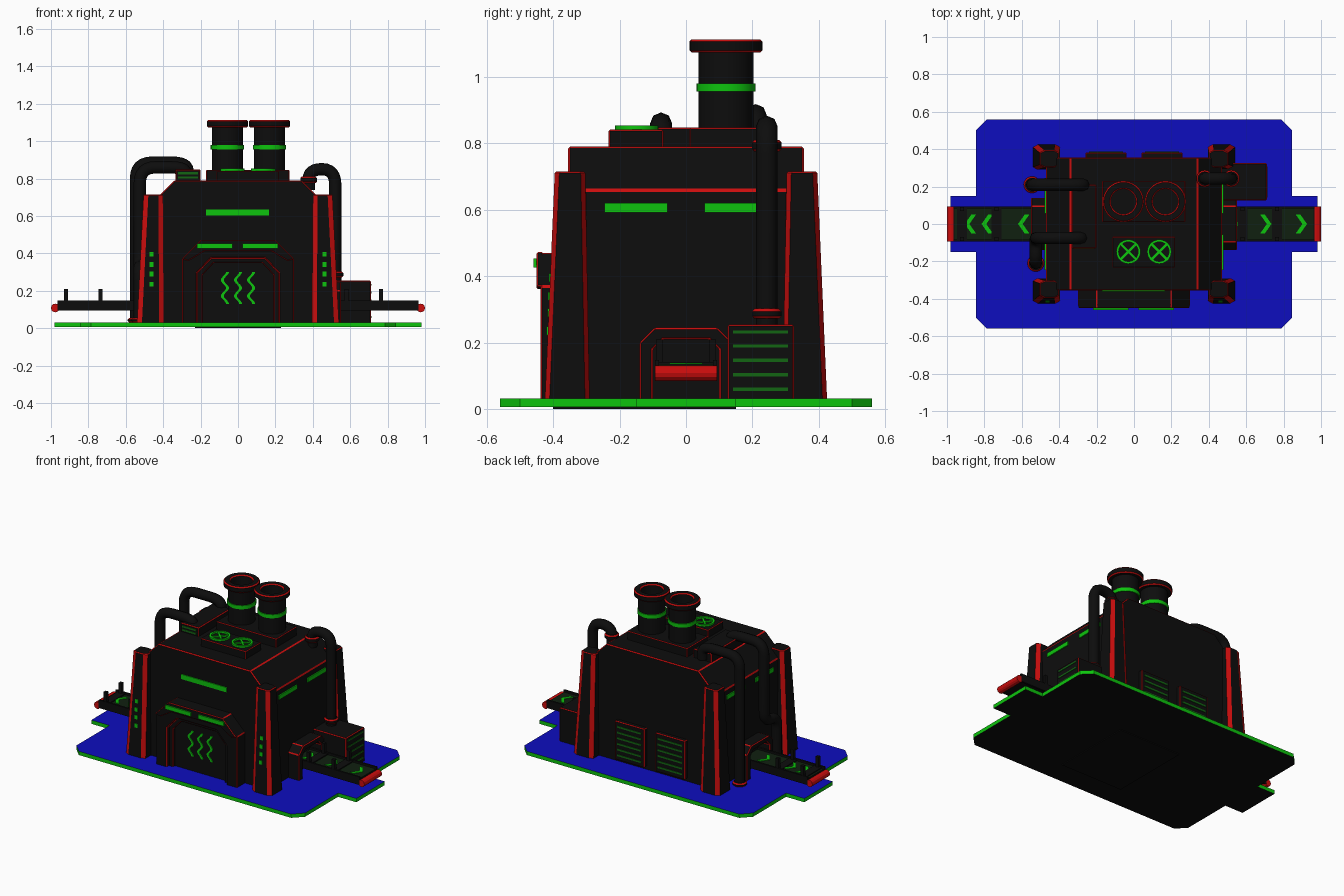
import bpy, bmesh, math
from mathutils import Vector

if "Cube" in bpy.data.objects:
    bpy.data.objects.remove(bpy.data.objects["Cube"])


def mat(name, r, g, b):
    m = bpy.data.materials.new(name)
    m.diffuse_color = (r, g, b, 1)
    m.use_nodes = True
    m.node_tree.nodes["Principled BSDF"].inputs["Base Color"].default_value = m.diffuse_color
    return m


BLACK = mat("black", 0.004, 0.004, 0.004)
RED = mat("red", 0.6, 0.004, 0.004)
GREEN = mat("green", 0.004, 0.55, 0.004)
BLUE = mat("blue", 0.004, 0.004, 0.52)
VENT = mat("vent green", 0.006, 0.13, 0.006)
BELT = mat("belt green", 0.005, 0.014, 0.005)


def finish(name, bm, mats, bevel=0, angle=30):
    bmesh.ops.recalc_face_normals(bm, faces=bm.faces)
    me = bpy.data.meshes.new(name)
    bm.to_mesh(me)
    bm.free()
    ob = bpy.data.objects.new(name, me)
    bpy.context.collection.objects.link(ob)
    for m in mats:
        me.materials.append(m)
    if bevel:  # thin red trim along the edges
        b = ob.modifiers.new("trim", 'BEVEL')
        b.width, b.segments, b.material = bevel, 1, 1
        b.limit_method, b.angle_limit = 'ANGLE', math.radians(angle)
    return ob


def prism(name, pts, axis, a, b, m=BLACK, bevel=0):
    put = {'x': lambda p, d: (d, p[0], p[1]), 'y': lambda p, d: (p[0], d, p[1]),
           'z': lambda p, d: (p[0], p[1], d)}[axis]
    bm = bmesh.new()
    lo = [bm.verts.new(put(p, a)) for p in pts]
    hi = [bm.verts.new(put(p, b)) for p in pts]
    bm.faces.new(lo)
    bm.faces.new(hi)
    for i in range(len(pts)):
        j = (i + 1) % len(pts)
        bm.faces.new((lo[i], lo[j], hi[j], hi[i]))
    return finish(name, bm, [m, RED], bevel)


def box(name, x0, x1, y0, y1, z0, z1, m=BLACK, bevel=0):
    return prism(name, [(x0, y0), (x1, y0), (x1, y1), (x0, y1)], 'z', z0, z1, m, bevel)


def lathe(name, prof, c, mats, idx, sides=28):
    bm = bmesh.new()
    rings = []
    for r, z in prof:
        rings.append([bm.verts.new((c[0] + r * math.cos(2 * math.pi * k / sides),
                                    c[1] + r * math.sin(2 * math.pi * k / sides), z))
                      for k in range(sides)])
    for i in range(len(prof) - 1):
        for k in range(sides):
            n = (k + 1) % sides
            f = bm.faces.new((rings[i][k], rings[i][n], rings[i + 1][n], rings[i + 1][k]))
            f.material_index = idx[i]
    bmesh.ops.remove_doubles(bm, verts=bm.verts, dist=1e-5)
    ob = finish(name, bm, mats)
    bpy.ops.object.select_all(action='DESELECT')
    ob.select_set(True)
    bpy.context.view_layer.objects.active = ob
    bpy.ops.object.shade_smooth_by_angle(angle=math.radians(30))
    return ob


def flange(name, x, y, z0, z1, r=0.045):
    e = 0.008
    lathe(name, [(0, z0), (r - e, z0), (r, z0 + e), (r, z1 - e), (r - e, z1), (0, z1)],
          (x, y), [BLACK, RED], [0, 1, 0, 1, 0], 16)


def pipe(name, pts, r=0.033, bend=0.085):
    pts = [Vector(p) for p in pts]
    path = [pts[0]]
    for p, q, s in zip(pts, pts[1:], pts[2:]):  # rounded elbows
        a = q + (p - q).normalized() * min(bend, (p - q).length * 0.5)
        b = q + (s - q).normalized() * min(bend, (s - q).length * 0.5)
        for k in range(7):
            t = k / 6
            path.append(a * (1 - t) ** 2 + q * 2 * t * (1 - t) + b * t * t)
    path.append(pts[-1])
    cu = bpy.data.curves.new(name, 'CURVE')
    cu.dimensions = '3D'
    cu.bevel_depth, cu.bevel_resolution, cu.use_fill_caps = r, 2, True
    sp = cu.splines.new('POLY')
    sp.points.add(len(path) - 1)
    for pt, v in zip(sp.points, path):
        pt.co = (*v, 1)
    cu.materials.append(BLACK)
    bpy.context.collection.objects.link(bpy.data.objects.new(name, cu))


def arch(w, z0, shoulder, top, cut):
    return [(-w, z0), (-w, shoulder), (-w + cut, top), (w - cut, top), (w, shoulder), (w, z0)]


# Ground plate: blue top, green rim, black underside
q = [(0.98, 0.15), (0.845, 0.15), (0.845, 0.50), (0.785, 0.56)]
half = q + [(-x, y) for x, y in reversed(q)]
plate = prism("ground_plate", half + [(-x, -y) for x, y in half], 'z', 0.006, 0.031, BLUE)
plate.data.materials[1] = GREEN
plate.data.materials.append(BLACK)
for f in plate.data.polygons:
    f.material_index = 0 if f.normal.z > 0.5 else 2 if f.normal.z < -0.5 else 1
box("footing", -0.23, 0.23, -0.40, 0.15, 0, 0.02)

# Main hall with sloped shoulders
prism("hall", arch(0.47, 0.02, 0.66, 0.79, 0.13), 'y', -0.355, 0.355, BLACK, 0.006)

# Tapered corner pillars with red chamfers
for sx in (-1, 1):
    for sy in (-1, 1):
        bm = bmesh.new()
        rings = []
        for x0, x1, y0, y1, z in ((0.395, 0.54, 0.29, 0.425, 0.02), (0.40, 0.505, 0.303, 0.395, 0.715)):
            cx, cy = 0.026, 0.014
            o = [(x0 + cx, y0), (x1 - cx, y0), (x1, y0 + cy), (x1, y1 - cy),
                 (x1 - cx, y1), (x0 + cx, y1), (x0, y1 - cy), (x0, y0 + cy)]
            rings.append([bm.verts.new((sx * x, sy * y, z)) for x, y in o])
        for ring in rings:
            bm.faces.new(ring)
        for i in range(8):
            j = (i + 1) % 8
            f = bm.faces.new((rings[0][i], rings[0][j], rings[1][j], rings[1][i]))
            f.material_index = i % 2
        finish("corner_pillar", bm, [BLACK, RED], 0.005, 70)
    # Indicator lamps on the front pillars
    for z in (0.235, 0.29, 0.34, 0.395):
        y = -0.425 + 0.03 * (z - 0.02) / 0.695
        box("pillar_lamp", sx * 0.462 - 0.011, sx * 0.462 + 0.011, y - 0.004, y + 0.01, z - 0.013, z + 0.013, GREEN)
    # Side windows
    for sy in (-1, 1):
        box("side_window", sx * 0.4725 - 0.005, sx * 0.4725 + 0.005,
            sy * 0.15 - 0.095, sy * 0.15 + 0.095, 0.592, 0.62, GREEN)
box("front_window", -0.17, 0.167, -0.361, -0.352, 0.603, 0.635, GREEN)

# Front furnace door, frame and visor
prism("door_frame", arch(0.30, 0.02, 0.37, 0.47, 0.10) + arch(0.22, 0.02, 0.295, 0.375, 0.075)[::-1],
      'y', -0.438, -0.33, BLACK, 0.005)
prism("inner_door_frame", arch(0.22, 0.02, 0.295, 0.375, 0.075) + arch(0.19, 0.02, 0.285, 0.35, 0.06)[::-1],
      'y', -0.415, -0.34, BLACK, 0.004)
prism("door_panel", arch(0.192, 0.02, 0.286, 0.352, 0.06), 'y', -0.395, -0.34)
prism("door_visor", [(-0.30, 0.37), (-0.20, 0.472), (0.20, 0.472), (0.30, 0.37),
                     (0.265, 0.36), (0.18, 0.412), (-0.18, 0.412), (-0.265, 0.36)],
      'y', -0.45, -0.43, BLACK, 0.004)
for x0, x1 in ((-0.22, -0.03), (0.025, 0.215)):
    box("visor_lamp", x0, x1, -0.459, -0.45, 0.426, 0.453, GREEN)
for x in (-0.07, 0, 0.07):
    wave = [(x + 0.014 * math.cos(k * math.pi / 5), 0.13 + 0.17 * k / 20) for k in range(21)]
    prism("heat_wave", [(a - 0.008, z) for a, z in wave] + [(a + 0.008, z) for a, z in reversed(wave)],
          'y', -0.401, -0.394, GREEN)

# Conveyors with tunnel mouths on both sides
for s, posts, marks in ((-1, (0.92, 0.735), (0.59, 0.785, 0.875)), (1, (0.58, 0.765), (0.53, 0.705, 0.895))):
    def span(name, x0, x1, y0, y1, z0, z1, m=BLACK, bevel=0):
        return box(name, min(s * x0, s * x1), max(s * x0, s * x1), y0, y1, z0, z1, m, bevel)
    prism("tunnel_mouth", arch(0.14, 0.02, 0.20, 0.245, 0.045) + arch(0.10, 0.02, 0.18, 0.21, 0.03)[::-1],
          'x', s * 0.46, s * 0.55, BLACK, 0.005)
    span("conveyor_bed", 0.46, 0.965, -0.085, 0.085, 0.10, 0.13)
    span("conveyor_belt", 0.46, 0.96, -0.082, 0.082, 0.13, 0.135, BELT)
    for sy in (-1, 1):
        span("conveyor_rail", 0.46, 0.965, sy * 0.088 - 0.006, sy * 0.088 + 0.006, 0.095, 0.148)
        for x in posts:
            span("conveyor_post", x - 0.011, x + 0.011, sy * 0.08 - 0.011, sy * 0.08 + 0.011, 0.13, 0.21)
    for x in posts:
        span("belt_crossbar", x - 0.027, x + 0.027, -0.082, 0.082, 0.134, 0.142)
    for x in marks:
        prism("belt_chevron", [(s * (x - 0.03), -0.05), (s * (x - 0.005), -0.05), (s * (x + 0.03), 0),
                               (s * (x - 0.005), 0.05), (s * (x - 0.03), 0.05), (s * (x + 0.005), 0)],
              'z', 0.134, 0.139, GREEN)
    ring = [(s * 0.977 + 0.023 * math.cos(k * math.pi / 6), 0.108 + 0.023 * math.sin(k * math.pi / 6))
            for k in range(12)]
    prism("end_roller", ring, 'y', -0.093, 0.093, RED)

# Roof blocks and chimneys
box("chimney_base", -0.17, 0.275, 0.01, 0.23, 0.78, 0.847, BLACK, 0.004)
box("fan_base", -0.115, 0.22, -0.233, -0.068, 0.78, 0.841, BLACK, 0.004)
for x in (-0.057, 0.168):
    lathe("chimney", [(0.083, 0.84), (0.083, 0.956), (0.089, 0.956), (0.089, 0.98), (0.083, 0.98),
                      (0.083, 1.073), (0.103, 1.073), (0.11, 1.08), (0.11, 1.106), (0.103, 1.113),
                      (0.074, 1.113), (0.067, 1.106), (0.067, 1.0), (0, 1.0)], (x, 0.12),
          [BLACK, RED, GREEN], [0, 2, 2, 2, 0, 0, 1, 0, 1, 0, 1, 0, 0])
for x in (-0.03, 0.135):
    lathe("fan_ring", [(0.065, 0.84), (0.065, 0.853), (0.052, 0.853), (0.052, 0.84)],
          (x, -0.148), [GREEN], [0, 0, 0])
    for a in (math.pi / 4, -math.pi / 4):
        c, s = math.cos(a), math.sin(a)
        prism("fan_blade", [(x + u * c - v * s, -0.148 + u * s + v * c) for u, v in
                            ((-0.055, -0.006), (0.055, -0.006), (0.055, 0.006), (-0.055, 0.006))],
              'z', 0.84, 0.849, GREEN)

# Left roof vent box
box("roof_vent_box", -0.335, -0.20, -0.13, 0.21, 0.76, 0.848, BLACK, 0.005)
for z in (0.805, 0.828):
    box("roof_vent_slat", -0.32, -0.215, -0.134, -0.128, z - 0.006, z + 0.006, VENT)

# Right side machine box with slats
box("machine_box", 0.46, 0.71, 0.125, 0.325, 0.02, 0.255, BLACK, 0.005)
for z in (0.06, 0.103, 0.147, 0.19, 0.232):
    box("machine_slat", 0.706, 0.714, 0.142, 0.307, z - 0.005, z + 0.005, VENT)

# Back wall vents
for x in (-0.15, 0.15):
    box("back_vent", x - 0.11, x + 0.11, 0.34, 0.383, 0.05, 0.31, BLACK, 0.005)
    for k in range(6):
        z = 0.085 + 0.038 * k
        box("back_vent_slat", x - 0.09, x + 0.09, 0.38, 0.387, z - 0.006, z + 0.006, VENT)

# Pipes and their flanges
pipe("left_rear_pipe", [(-0.27, 0.21, 0.80), (-0.27, 0.21, 0.885), (-0.545, 0.21, 0.885), (-0.545, 0.21, 0.03)])
flange("left_rear_flange", -0.545, 0.21, 0.03, 0.055)
pipe("left_front_pipe", [(-0.28, -0.075, 0.80), (-0.28, -0.075, 0.86), (-0.525, -0.075, 0.86),
                         (-0.525, -0.075, 0.33), (-0.525, -0.21, 0.33), (-0.525, -0.21, 0.03)])
flange("left_front_flange", -0.525, -0.21, 0.03, 0.055)
pipe("right_pipe", [(0.378, 0.243, 0.74), (0.378, 0.243, 0.85), (0.52, 0.243, 0.85), (0.52, 0.243, 0.24)])
flange("right_lower_flange", 0.52, 0.243, 0.272, 0.302)
flange("right_upper_flange", 0.378, 0.243, 0.775, 0.81)
